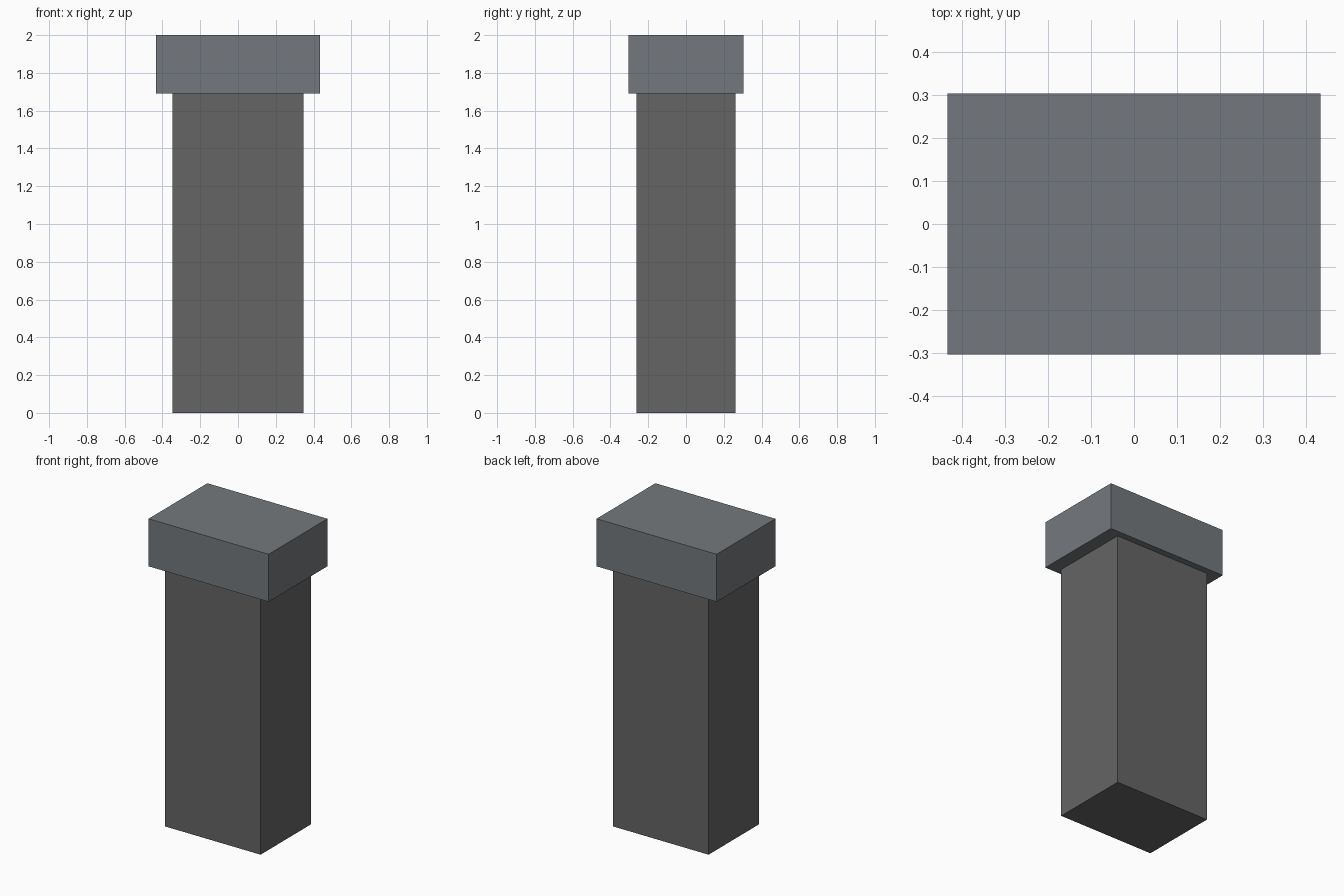
import bpy

if "Cube" in bpy.data.objects:
    bpy.data.objects.remove(bpy.data.objects["Cube"])


def box(name, width, depth, z0, z1, color):
    """Flat-sided box centred on x = y = 0, spanning z0 to z1."""
    bpy.ops.mesh.primitive_cube_add(size=1, location=(0, 0, (z0 + z1) / 2))
    obj = bpy.context.object
    obj.name = name
    obj.scale = (width, depth, z1 - z0)
    bpy.ops.object.transform_apply(location=False, rotation=False, scale=True)
    mat = bpy.data.materials.new(name + "_colour")
    mat.diffuse_color = (*color, 1)
    mat.use_nodes = True
    mat.node_tree.nodes["Principled BSDF"].inputs["Base Color"].default_value = mat.diffuse_color
    obj.data.materials.append(mat)
    return obj


# Tall dark shaft
box("pillar_shaft", 0.692, 0.522, 0.0, 1.69, (0.13, 0.13, 0.13))

# Overhanging lighter cap
box("pillar_cap", 0.867, 0.607, 1.69, 2.0, (0.175, 0.19, 0.205))
